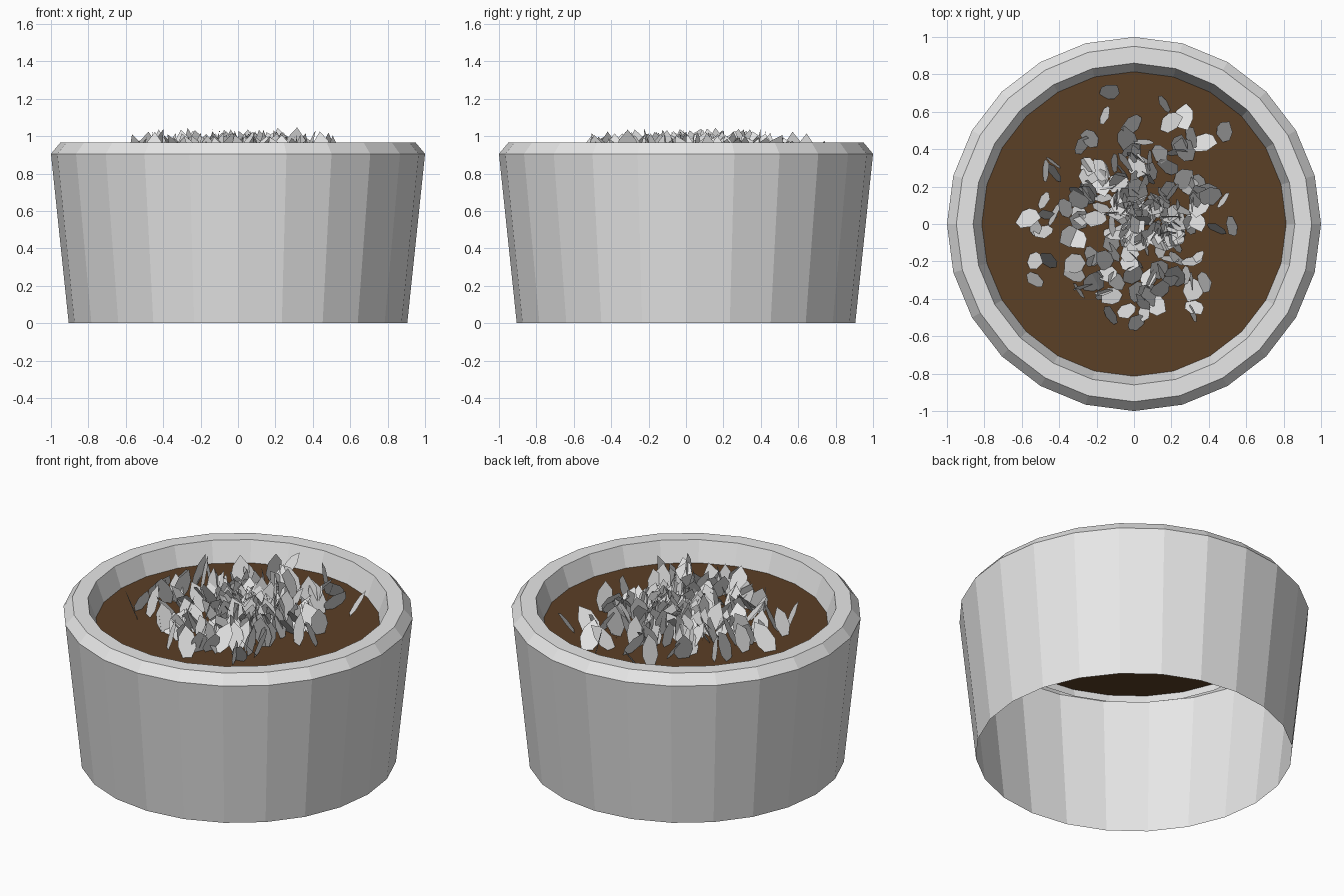
import bpy, bmesh, math, random
from mathutils import Matrix, Vector

if "Cube" in bpy.data.objects:
    bpy.data.objects.remove(bpy.data.objects["Cube"])

random.seed(7)
SEGMENTS = 24
SOIL_Z = 0.84


def material(name, rgb):
    mat = bpy.data.materials.new(name)
    mat.diffuse_color = (*rgb, 1)
    mat.use_nodes = True
    mat.node_tree.nodes["Principled BSDF"].inputs["Base Color"].default_value = mat.diffuse_color
    return mat


def make_object(name, bm, mat):
    mesh = bpy.data.meshes.new(name)
    bm.to_mesh(mesh)
    bm.free()
    mesh.materials.append(mat)
    obj = bpy.data.objects.new(name, mesh)
    bpy.context.collection.objects.link(obj)
    return obj


pale_grey = material("pale_grey", (0.8, 0.8, 0.8))
soil_brown = material("soil_brown", (0.105, 0.050, 0.019))

# Pot: open-bottomed tapered shell with a bevelled rim and short inner lip
profile = [(0.905, 0), (1.0, 0.905), (0.95, 0.965), (0.86, 0.965), (0.795, 0.785)]
bm = bmesh.new()
rings = []
for r, z in profile:
    rings.append([bm.verts.new((r * math.cos(a), r * math.sin(a), z))
                  for a in (math.tau * i / SEGMENTS for i in range(SEGMENTS))])
for low, high in zip(rings, rings[1:]):
    for i in range(SEGMENTS):
        j = (i + 1) % SEGMENTS
        bm.faces.new((low[i], low[j], high[j], high[i]))
make_object("pot", bm, pale_grey)

# Soil disc
bm = bmesh.new()
bmesh.ops.create_circle(bm, cap_ends=True, segments=SEGMENTS, radius=0.814,
                        matrix=Matrix.Translation((0, 0, SOIL_Z)))
for f in bm.faces:
    if f.normal.z < 0:
        f.normal_flip()
make_object("soil", bm, soil_brown)

# Leaves: flat pointed blades, thickest at the centre, each tilted at random
blade = [(-0.025, 0), (0.03, 0), (0.056, 0.07), (0.048, 0.13),
         (0.005, 0.195), (-0.045, 0.14), (-0.055, 0.06)]
bm = bmesh.new()
count = 0
while count < 200:
    x, y = random.gauss(0, 0.25), random.gauss(0, 0.25)
    if math.hypot(x, y) > 0.72:
        continue
    size = random.uniform(0.85, 1.08)
    turn = Matrix.Rotation(random.uniform(0, math.tau), 4, 'Z')
    tilt = Matrix.Rotation(math.radians(random.uniform(5, 42)), 4, 'X')
    lean = Matrix.Rotation(math.radians(random.uniform(-20, 20)), 4, 'Y')
    place = Matrix.Translation((x, y, SOIL_Z - 0.01 + random.uniform(0, 0.015)))
    m = place @ turn @ tilt @ lean
    bm.faces.new([bm.verts.new(m @ Vector((u * size, 0, v * size))) for u, v in blade])
    count += 1
make_object("leaves", bm, pale_grey)
